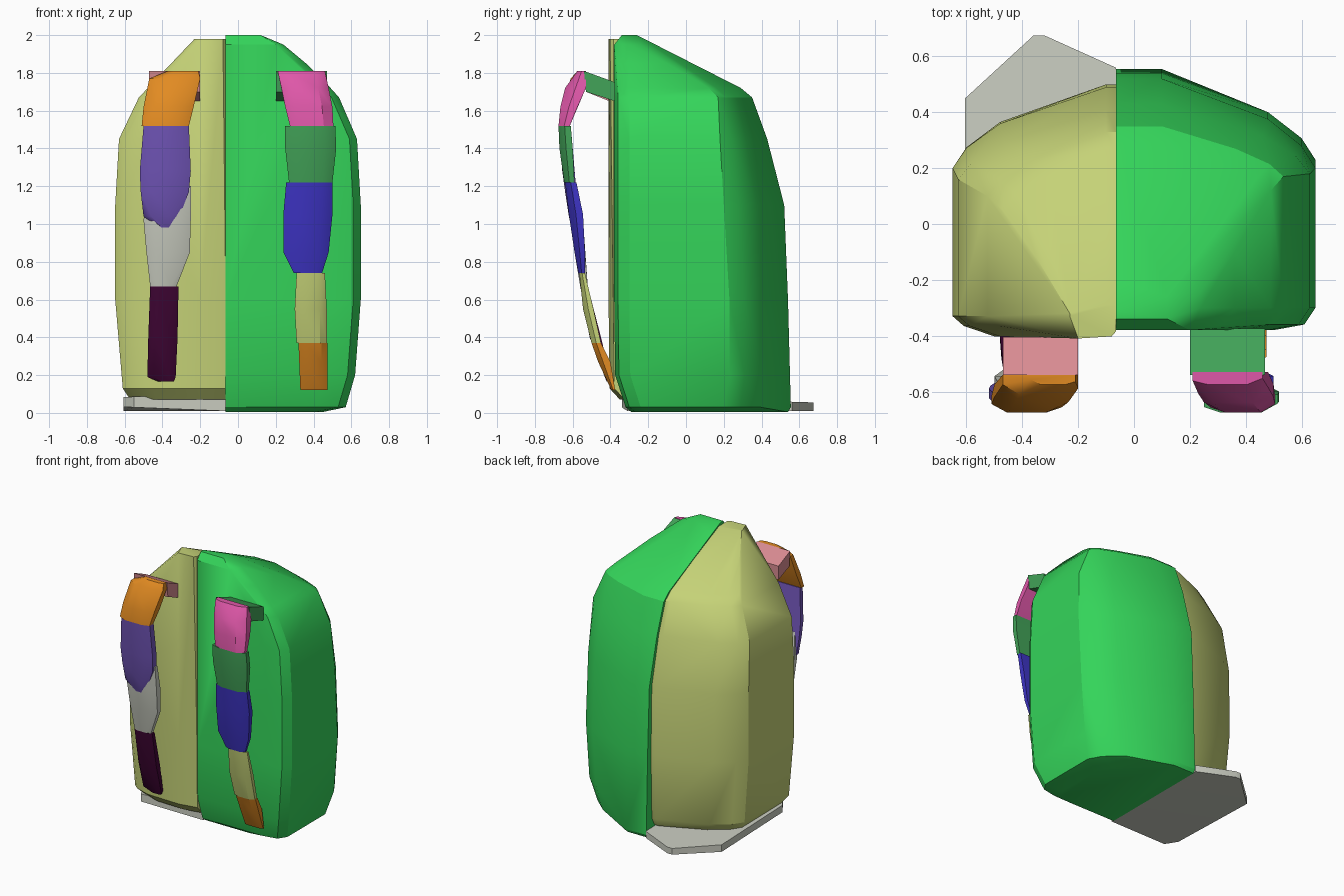
import bpy, bmesh, math

if "Cube" in bpy.data.objects:
    bpy.data.objects.remove(bpy.data.objects["Cube"])


def material(name, r, g, b):
    """Flat material from display values 0-255."""
    lin = [((c / 255 + 0.055) / 1.055) ** 2.4 if c > 10 else c / 255 / 12.92 for c in (r, g, b)]
    m = bpy.data.materials.new(name)
    m.use_nodes = True
    m.diffuse_color = (*lin, 1)
    m.node_tree.nodes["Principled BSDF"].inputs["Base Color"].default_value = (*lin, 1)
    return m


GREEN = material("bright green", 52, 212, 90)
KHAKI = material("khaki", 197, 210, 119)
GREY = material("pale grey", 202, 205, 193)
FOREST = material("forest green", 66, 163, 88)
MAGENTA = material("magenta", 222, 87, 168)
PINK = material("soft pink", 217, 140, 146)
ORANGE = material("orange", 226, 139, 34)
PURPLE = material("purple", 114, 86, 186)
BLUE = material("blue", 63, 53, 200)
MAROON = material("maroon", 68, 6, 56)


def hull(name, points, mat):
    """Convex part wrapped around a set of points."""
    bm = bmesh.new()
    for p in points:
        bm.verts.new(p)
    bmesh.ops.remove_doubles(bm, verts=bm.verts[:], dist=0.002)
    res = bmesh.ops.convex_hull(bm, input=bm.verts[:])
    junk = {g for g in res["geom_interior"] + res["geom_unused"] if isinstance(g, bmesh.types.BMVert)}
    bmesh.ops.delete(bm, geom=[v for v in junk if v.is_valid], context='VERTS')
    bmesh.ops.dissolve_limit(bm, angle_limit=0.01, verts=bm.verts[:], edges=bm.edges[:])
    bmesh.ops.recalc_face_normals(bm, faces=bm.faces[:])
    me = bpy.data.meshes.new(name)
    bm.to_mesh(me)
    bm.free()
    me.materials.append(mat)
    ob = bpy.data.objects.new(name, me)
    bpy.context.collection.objects.link(ob)
    bpy.ops.object.select_all(action='DESELECT')
    bpy.context.view_layer.objects.active = ob
    ob.select_set(True)
    bpy.ops.object.shade_smooth_by_angle(angle=math.radians(30))
    return ob


SEAM = -0.065


def bag_half(name, side, levels, bow, mat):
    """Half of the bag: rounded half rings (z, width, front, side back, back)."""
    pts = []
    seam = SEAM * side
    for z, w, yf, ys, yb in levels:
        ring = [(seam, yf + bow), (0.2, yf), (w - 0.15, yf + bow * 0.3),
                (w - 0.04, yf + 0.02 + bow), (w, yf + 0.08),
                (w, ys), (w - 0.05, ys + (yb - ys) * 0.25),
                (w - 0.17, ys + (yb - ys) * 0.55), (max(0.1, seam), yb), (seam, yb)]
        pts += [(side * min(max(x, seam), w), y, z) for x, y in ring]
    return hull(name, pts, mat)


# Bag body, two halves meeting at the seam
bag_half("bag_left_half", 1, [
    (0.005, 0.45, -0.29, 0.15, 0.54), (0.03, 0.57, -0.32, 0.20, 0.555),
    (0.20, 0.62, -0.375, 0.23, 0.55), (0.60, 0.65, -0.38, 0.23, 0.54),
    (1.10, 0.65, -0.38, 0.20, 0.52), (1.45, 0.63, -0.38, 0.18, 0.43),
    (1.67, 0.535, -0.38, 0.17, 0.35), (1.72, 0.49, -0.38, 0.12, 0.29),
    (1.85, 0.36, -0.38, -0.10, 0.01), (1.95, 0.24, -0.38, -0.24, -0.20),
    (2.0, 0.12, -0.34, -0.33, -0.31)], 0.0, GREEN)
bag_half("bag_right_half", -1, [
    (0.07, 0.57, -0.35, 0.16, 0.46), (0.13, 0.61, -0.405, 0.19, 0.49),
    (0.60, 0.65, -0.41, 0.20, 0.50), (1.10, 0.65, -0.41, 0.20, 0.49),
    (1.45, 0.63, -0.41, 0.16, 0.41), (1.67, 0.525, -0.41, 0.10, 0.33),
    (1.72, 0.47, -0.41, 0.05, 0.27), (1.85, 0.35, -0.41, -0.12, 0.00),
    (1.98, 0.23, -0.41, -0.32, -0.29)], 0.025, KHAKI)

# Base plate sticking out behind the right half
outline = [(SEAM, -0.31), (-0.55, -0.34), (-0.605, -0.26), (-0.605, 0.45),
           (-0.36, 0.675), (-0.32, 0.675), (SEAM, 0.56)]
hull("base_plate",
     [(x, y, 0.01 - 0.04 * (x - SEAM) * (y < 0.4)) for x, y in outline]
     + [(x, y, 0.085 - 0.03 * (y + 0.31)) for x, y in outline], GREY)


def strap_piece(name, side, sections, mat):
    """Strap segment through sections (z, inner x, outer x, front y, back y)."""
    pts = []
    for z, xi, xo, yf, yb in sections:
        t, w = yb - yf, xo - xi
        ring = [(xi, yb), (xo, yb), (xo, yf + 0.5 * t), (xo - 0.22 * w, yf),
                (xi + 0.22 * w, yf), (xi, yf + 0.3 * t)]
        pts += [(side * x, y, z) for x, y in ring]
    return hull(name, pts, mat)


def strap_loop(name, side, wall, mat):
    """Bridge from the bag up to the top of the strap."""
    pts = [(side * x, y, z) for x in (0.20, 0.47)
           for y, z in ((-0.54, 1.81), (-0.53, 1.70), (wall, 1.75), (wall, 1.65))]
    return hull(name, pts, mat)


# Left strap
strap_loop("left_strap_loop", 1, -0.375, FOREST)
strap_piece("left_strap_shoulder", 1, [
    (1.81, 0.21, 0.46, -0.575, -0.53), (1.72, 0.23, 0.48, -0.64, -0.53),
    (1.62, 0.25, 0.50, -0.665, -0.575), (1.52, 0.275, 0.505, -0.675, -0.615)], MAGENTA)
strap_piece("left_strap_upper", 1, [
    (1.52, 0.25, 0.515, -0.675, -0.61), (1.40, 0.25, 0.52, -0.67, -0.60),
    (1.22, 0.27, 0.50, -0.645, -0.59)], FOREST)
strap_piece("left_strap_middle", 1, [
    (1.22, 0.255, 0.50, -0.64, -0.58), (1.05, 0.24, 0.50, -0.62, -0.545),
    (0.85, 0.24, 0.48, -0.59, -0.535), (0.74, 0.295, 0.445, -0.57, -0.535)], BLUE)
strap_piece("left_strap_lower", 1, [
    (0.74, 0.31, 0.46, -0.565, -0.535), (0.55, 0.30, 0.47, -0.545, -0.49),
    (0.37, 0.31, 0.47, -0.50, -0.45)], KHAKI)
strap_piece("left_strap_end", 1, [
    (0.37, 0.32, 0.475, -0.50, -0.45), (0.27, 0.325, 0.475, -0.465, -0.40),
    (0.12, 0.33, 0.475, -0.395, -0.375)], ORANGE)

# Right strap
strap_loop("right_strap_loop", -1, -0.405, PINK)
strap_piece("right_strap_shoulder", -1, [
    (1.81, 0.21, 0.37, -0.575, -0.54), (1.77, 0.20, 0.47, -0.61, -0.54),
    (1.62, 0.235, 0.50, -0.665, -0.575), (1.52, 0.26, 0.51, -0.675, -0.615)], ORANGE)
strap_piece("right_strap_upper", -1, [
    (1.52, 0.26, 0.50, -0.675, -0.61), (1.28, 0.25, 0.52, -0.655, -0.59),
    (1.17, 0.26, 0.515, -0.64, -0.58), (1.04, 0.31, 0.50, -0.62, -0.57),
    (0.98, 0.35, 0.42, -0.605, -0.57)], PURPLE)
strap_piece("right_strap_middle", -1, [
    (1.20, 0.25, 0.48, -0.62, -0.58), (1.02, 0.25, 0.50, -0.61, -0.545),
    (0.85, 0.255, 0.485, -0.59, -0.535), (0.67, 0.325, 0.465, -0.56, -0.52)], GREY)
strap_piece("right_strap_end", -1, [
    (0.67, 0.315, 0.465, -0.56, -0.52), (0.40, 0.32, 0.475, -0.51, -0.45),
    (0.19, 0.33, 0.48, -0.43, -0.40), (0.165, 0.34, 0.42, -0.42, -0.40)], MAROON)
